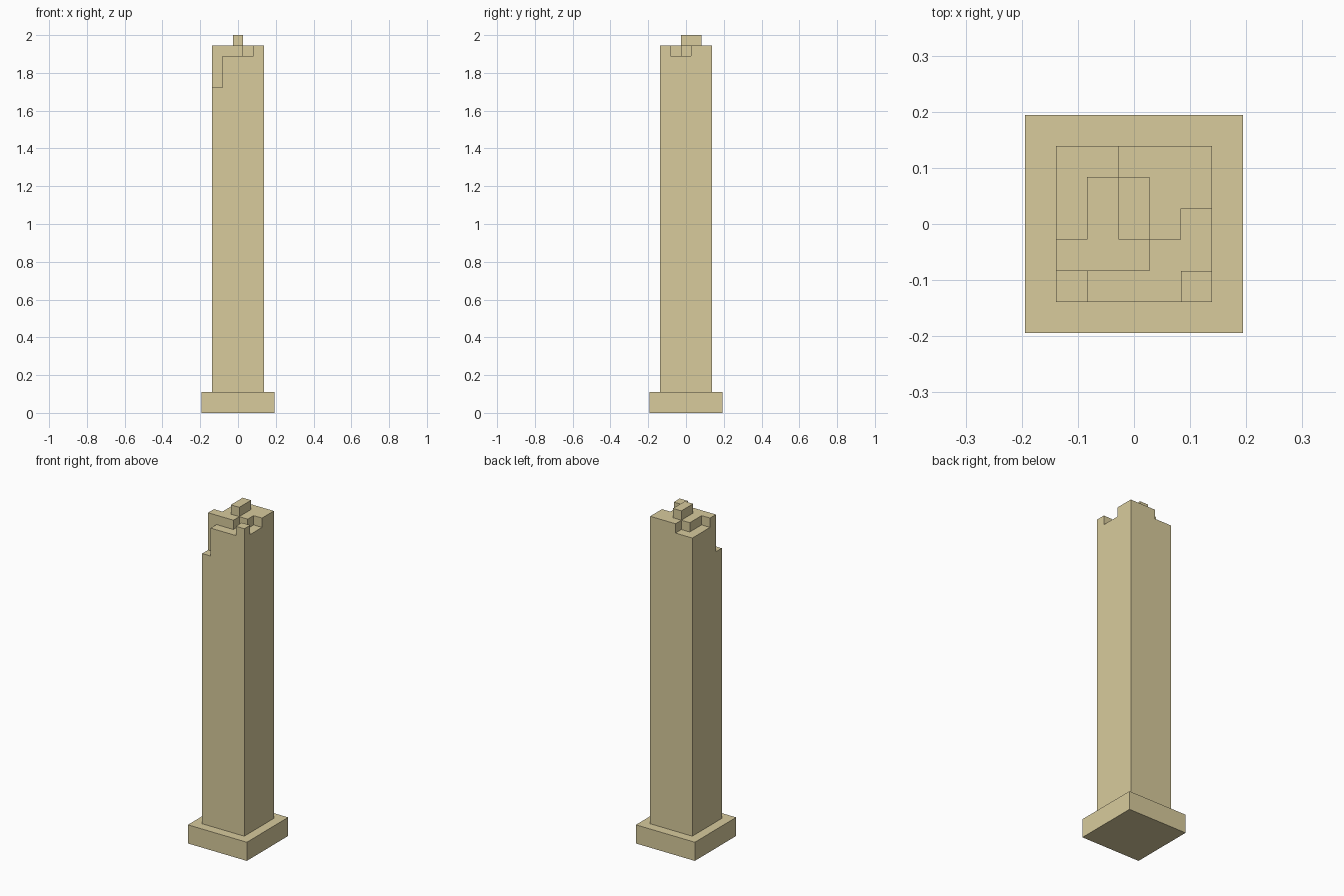
import bpy
import bmesh
from mathutils import Vector

if "Cube" in bpy.data.objects:
    bpy.data.objects.remove(bpy.data.objects["Cube"], do_unlink=True)

UNIT = 2 / 36          # edge of one block
PLINTH_SIDE = 7
PLINTH_TOP = 2
SIDE = 5
SHAFT_TOP = 31

# Crown height of each column above the shaft, front row first
CROWN = ["03334",
         "44433",
         "34543",
         "34544",
         "33444"]


def make_material(name, rgb):
    mat = bpy.data.materials.new(name)
    mat.use_nodes = True
    mat.diffuse_color = (*rgb, 1)
    mat.node_tree.nodes["Principled BSDF"].inputs["Base Color"].default_value = (*rgb, 1)
    return mat


def finish(name, bm, mat):
    mesh = bpy.data.meshes.new(name)
    bm.to_mesh(mesh)
    bm.free()
    mesh.materials.append(mat)
    obj = bpy.data.objects.new(name, mesh)
    bpy.context.collection.objects.link(obj)
    return obj


def column_top(col, row):
    """Height in blocks; outside the tower it is the plinth top."""
    if 0 <= col < SIDE and 0 <= row < SIDE:
        return SHAFT_TOP + int(CROWN[row][col])
    return PLINTH_TOP


sandstone = make_material("sandstone", (0.686, 0.597, 0.335))

# Square plinth
bm = bmesh.new()
bmesh.ops.create_cube(bm, size=1)
bmesh.ops.scale(bm, vec=Vector((PLINTH_SIDE, PLINTH_SIDE, PLINTH_TOP)) * UNIT, verts=bm.verts)
bmesh.ops.translate(bm, vec=(0, 0, PLINTH_TOP * UNIT / 2), verts=bm.verts)
finish("plinth", bm, sandstone)

# Tower shaft with its broken, stepped crown, as one shell
bm = bmesh.new()


def quad(*corners):
    half = SIDE / 2
    bm.faces.new([bm.verts.new(((x - half) * UNIT, (y - half) * UNIT, z * UNIT))
                  for x, y, z in corners])


for row in range(SIDE):
    for col in range(SIDE):
        top = column_top(col, row)
        ring = [(col, row), (col + 1, row), (col + 1, row + 1), (col, row + 1)]
        quad(*[(x, y, top) for x, y in ring])
        # Walls down to each lower neighbour: front, right, back, left
        for i, (dx, dy) in enumerate([(0, -1), (1, 0), (0, 1), (-1, 0)]):
            a, b = ring[i], ring[(i + 1) % 4]
            for z in range(column_top(col + dx, row + dy), top):
                quad((*a, z), (*b, z), (*b, z + 1), (*a, z + 1))

# Weld the blocks and merge flat areas
bmesh.ops.remove_doubles(bm, verts=bm.verts, dist=UNIT / 100)
bmesh.ops.dissolve_limit(bm, angle_limit=0.01, verts=bm.verts, edges=bm.edges)
bmesh.ops.recalc_face_normals(bm, faces=bm.faces)
finish("tower", bm, sandstone)
